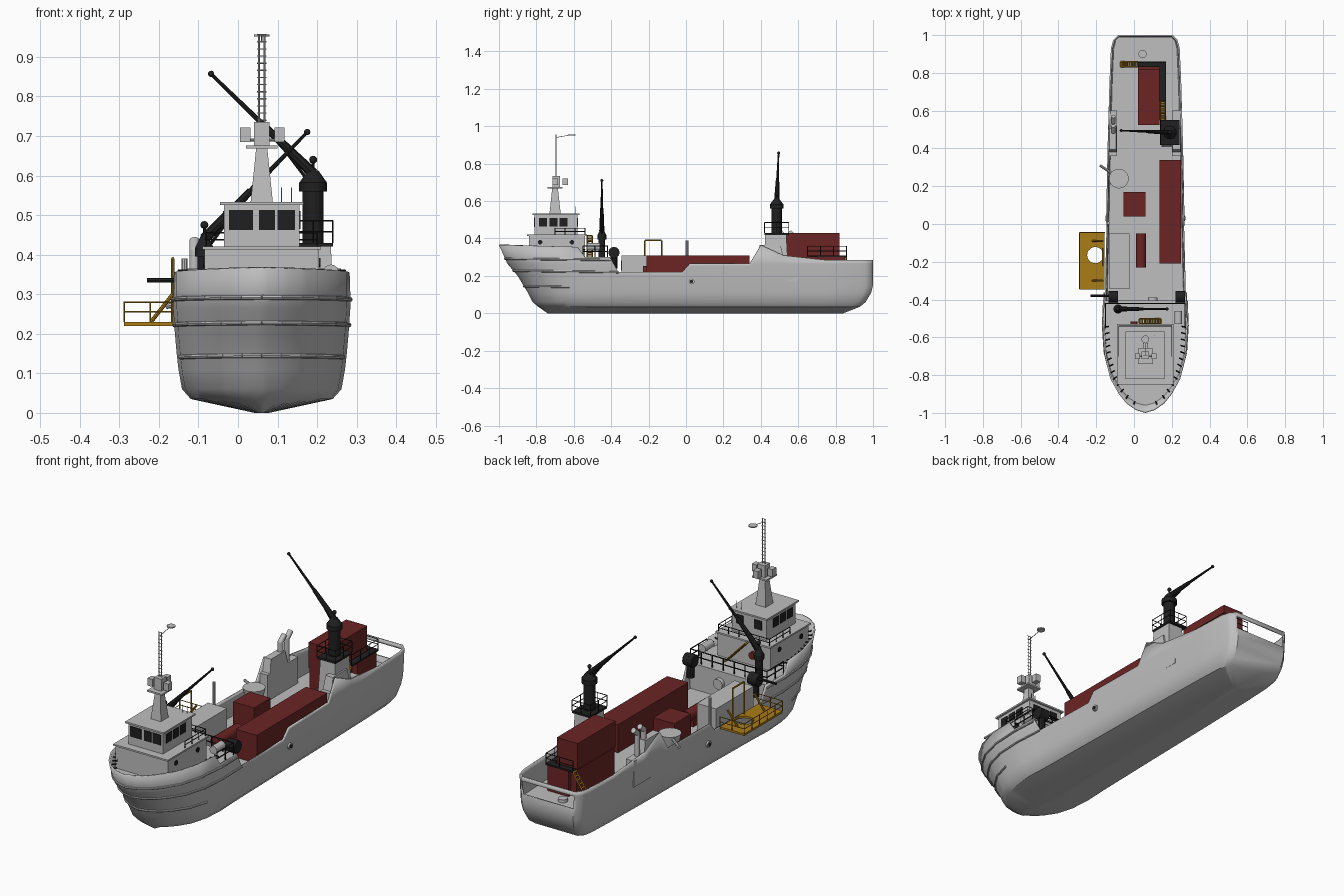
import bpy, bmesh, math
from mathutils import Vector, Matrix

cube = bpy.data.objects.get("Cube")
if cube:
    bpy.data.objects.remove(cube, do_unlink=True)


def material(name, *rgb):
    m = bpy.data.materials.new(name)
    m.use_nodes = True
    m.diffuse_color = (*rgb, 1)
    m.node_tree.nodes["Principled BSDF"].inputs["Base Color"].default_value = (*rgb, 1)
    return m


grey = material("ship grey", .52, .52, .52)
red = material("cargo red", .15, .018, .018)
gold = material("platform gold", .4, .2, .008)
black = material("equipment black", .014, .014, .015)
MID = .06  # centreline of the ship


# Shape helpers: each returns a function that adds one shape to a bmesh
def box(x0, x1, y0, y1, z0, z1, taper=1):
    def add(bm):
        vs = bmesh.ops.create_cube(bm, size=1)["verts"]
        for v in vs:
            k = taper if v.co.z > 0 else 1
            v.co = ((x0 + x1) / 2 + v.co.x * (x1 - x0) * k,
                    (y0 + y1) / 2 + v.co.y * (y1 - y0) * k,
                    z1 if v.co.z > 0 else z0)
    return add


def rod(a, b, r, r2=None, sides=8):
    a, b = Vector(a), Vector(b)
    turn = (b - a).to_track_quat("Z", "Y").to_matrix().to_4x4()
    return lambda bm: bmesh.ops.create_cone(
        bm, cap_ends=True, segments=sides, radius1=r, radius2=r if r2 is None else r2,
        depth=(b - a).length, matrix=Matrix.Translation((a + b) / 2) @ turn)


def ball(p, r):
    return lambda bm: bmesh.ops.create_uvsphere(
        bm, u_segments=12, v_segments=8, radius=r, matrix=Matrix.Translation(p))


def rail(points, height, r=.002):
    shapes = []
    for a, b in zip(points, points[1:]):
        a, b = Vector(a), Vector(b)
        for h in (height / 2, height):
            up = Vector((0, 0, h))
            shapes.append(rod(a + up, b + up, r, sides=5))
        n = max(1, round((b - a).length / .06))
        for i in range(n + 1):
            p = a.lerp(b, i / n)
            shapes.append(rod(p, p + Vector((0, 0, height)), r, sides=5))
    return shapes


def finish(name, mat, bm):
    mesh = bpy.data.meshes.new(name)
    bmesh.ops.recalc_face_normals(bm, faces=bm.faces)
    bm.to_mesh(mesh)
    bm.free()
    mesh.materials.append(mat)
    ob = bpy.data.objects.new(name, mesh)
    bpy.context.collection.objects.link(ob)
    bpy.ops.object.select_all(action="DESELECT")
    ob.select_set(True)
    bpy.context.view_layer.objects.active = ob
    bpy.ops.object.shade_smooth_by_angle(angle=math.radians(32))
    return ob


def part(name, mat, *shapes):
    bm = bmesh.new()
    for s in shapes:
        s(bm)
    return finish(name, mat, bm)


# Hull lines: deck-edge plan, sheer profile and waterline levels
PLAN = [(-1, 0), (-.985, .05), (-.95, .1), (-.9, .14), (-.82, .185), (-.7, .215), (-.55, .224),
        (-.4, .218), (0, .208), (.4, .2), (.75, .19), (.93, .182), (.975, .17), (1, .145)]
SHEER = [(-1, .365), (-.58, .355), (-.55, .3), (-.41, .3), (-.37, .22), (-.02, .22), (.02, .265),
         (.34, .265), (.4, .365), (.52, .31), (.75, .285), (1, .285)]
# height: (bow y, stern y, breadth factor)
LEVELS = {0: (-.74, .84, .08), .035: (-.79, .93, .8), .06: (-.82, .96, .9), .11: (-.845, .99, .94),
          .15: (-.87, 1, .96), .2: (-.9, 1, .98), .265: (-.955, 1, 1), .36: (-1, 1, 1)}


def lookup(table, t):
    for (a, p), (b, q) in zip(table, table[1:]):
        if t <= b:
            k = max(0, (t - a) / (b - a))
            return p + (q - p) * k
    return table[-1][1]


def hull_point(y, z, side, inset=0):
    bow, stern, k = (lookup([(h, v[i]) for h, v in LEVELS.items()], z) for i in range(3))
    w = max(0, lookup(PLAN, y) * k - inset)
    if y < -.3:
        y = -.3 + (y + .3) * (bow + .3) / -.7
    elif y > .6:
        y = .6 + (y - .6) * (stern - .6) / .4
    return Vector((MID + side * w, y, z))


stations = sorted({y for y, _ in PLAN + SHEER} | {-.995, -.97, -.93, -.86, -.76, .96, .99})
loop = [(y, 1) for y in stations] + [(y, -1) for y in reversed(stations[1:])]
stern_edge = len(stations) - 1

bm = bmesh.new()
rings = []
for level in LEVELS:
    ring = []
    for y, side in loop:
        top = lookup(SHEER, y)
        z = top if level == .36 else min(level, top - .012)
        p = hull_point(y, z, side)
        if level == 0:
            p.z = 0
        ring.append(bm.verts.new(p))
    rings.append(ring)
for k, (low, high) in enumerate(zip(rings, rings[1:])):
    for i in range(len(loop)):
        if i == stern_edge and k == len(rings) - 3:
            continue  # opening in the transom
        j = (i + 1) % len(loop)
        bm.faces.new((low[i], low[j], high[j], high[i]))
bm.faces.new(rings[0])
hull = finish("hull", grey, bm)
thick = hull.modifiers.new("plating", "SOLIDIFY")
thick.thickness = .009
thick.offset = -1


# Decks follow the hull outline
def deck(name, z, start, end):
    ys = [y for y in stations if start < y < end] + [end]
    bm = bmesh.new()
    pts = [hull_point(y, z, 1, .004) for y in ys] + [hull_point(y, z, -1, .004) for y in reversed(ys)]
    bm.faces.new([bm.verts.new(p) for p in pts])
    finish(name, grey, bm)


deck("main_deck", .17, -.6, .99)
deck("forecastle_deck", .3, -.99, -.41)
part("forecastle_bulkhead", grey, box(MID - .21, MID + .21, -.42, -.41, .16, .3),
     rod((.1, -.41, .24), (.1, -.39, .24), .025, sides=20))

# Rubbing strakes wrap the bow
for name, z, end in (("lower_strake", .14, -.6), ("middle_strake", .22, -.37), ("upper_strake", .285, -.41)):
    ys = [y for y in stations if y <= end]
    path = [hull_point(y, z + .012 * (end - y), s) for s, seq in ((1, ys[::-1]), (-1, ys[1:])) for y in seq]
    part(name, grey, *[rod(a, b, .006) for a, b in zip(path, path[1:])])

# Bulwark brackets around the bow
brackets = []
for i in range(13):
    y = -.97 + .035 * i
    for s in (1, -1):
        p = hull_point(y, .34, s, .008)
        q = p + (Vector((MID, y * .7 - .12, .34)) - p).normalized() * .025
        brackets.append(rod(p, q, .004, sides=4))
part("bulwark_brackets", black, *brackets)
part("hull_rings", grey, *[rod((MID + s * .195, .03, .17), (MID + s * .21, .03, .17), .015, sides=16) for s in (1, -1)])
part("hull_ports", black, *[rod((MID + s * .2, .03, .17), (MID + s * .212, .03, .17), .009, sides=16) for s in (1, -1)])

# Deckhouse and bridge
part("deckhouse", grey, box(-.085, .205, -.84, -.54, .3, .415), box(-.09, .21, -.85, -.53, .413, .421))
part("bridge", grey, box(-.035, .155, -.81, -.58, .42, .525), box(-.045, .165, -.82, -.57, .525, .533))
panes = [box(a, b, -.813, -.808, .462, .513) for a, b in ((-.023, .038), (.053, .093), (.1, .144))]
for x in (-.035, .155):
    panes += [box(x - .003, x + .003, a, a + .042, .465, .51) for a in (-.785, -.73, -.675)]
panes += [box(a, a + .04, -.582, -.577, .465, .51) for a in (-.01, .09)]
part("bridge_windows", black, *panes)
part("portholes", black, *[rod((x - .004, y, .38), (x + .004, y, .38), .012, sides=14)
                           for x in (-.085, .205) for y in (-.78, -.61)])
part("life_ring", red, rod((0, -.53, .36), (0, -.515, .36), .018, sides=16))
part("deckhouse_rail", black, *rail([(-.08, -.7, .42), (-.08, -.54, .42), (.2, -.54, .42), (.2, -.7, .42)], .035))
part("forecastle_rail", black, *rail([(-.15, -.55, .3), (-.15, -.42, .3), (.27, -.42, .3), (.27, -.55, .3)], .06, .003))
part("raft_canister", grey, rod((.235, -.53, .355), (.235, -.46, .355), .02, sides=14))

# Mast with lamps, ladder and aerial
part("mast_tower", grey, box(.032, .088, -.73, -.67, .533, .67, .5), box(.02, .1, -.74, -.66, .668, .676),
     box(.04, .08, -.715, -.675, .676, .735))
part("mast_lamps", grey, *[box(x - .013, x + .013, y - .015, y + .015, .685, .722)
                           for x, y in ((.018, -.7), (.105, -.7), (.06, -.645))],
     rod((.018, -.7, .69), (.105, -.7, .69), .004))
part("mast_pole", grey, *[rod((x, -.695, .73), (x, -.695, .955), .002) for x in (.053, .067)],
     *[rod((.048, -.695, .74 + .018 * i), (.072, -.695, .74 + .018 * i), .0015) for i in range(13)])
part("aerial", grey, rod((.06, -.695, .94), (.06, -.61, .955), .0015),
     rod((.06, -.61, .952), (.06, -.61, .957), .02, sides=18))
part("whip_aerials", grey, *[rod((x, -.59, .53), (x, -.59, .57), .0015) for x in (.11, .135)])


# Deck cranes
def crane(name, x, y, foot, top, r, tip):
    head, end = Vector((x, y, top)), Vector(tip)
    part(name + "_column", black, rod((x, y, foot), (x, y, top - .03), r, sides=14),
         rod((x, y, top - .045), (x, y, top - .022), r * 1.35, sides=14),
         rod((x, y, top - .022), (x, y, top + .008), r * 1.3, r * .5, sides=14),
         ball((x, y, top + .035), .01), rod(head, (x, y, top + .035), .004))
    middle = head.lerp(end, .45)
    part(name + "_boom", black, rod(head, middle, .014, .009), rod(middle, end, .007, .004), ball(end, .008),
         rod((x, y, top - .035), head.lerp(end, .4), .004))


crane("fore_crane", -.085, -.45, .3, .44, .018, (.175, -.45, .71))
crane("aft_crane", .19, .485, .42, .605, .027, (-.068, .495, .857))
part("aft_crane_pedestal", grey, box(.145, .245, .41, .55, .17, .42, .8))
part("aft_crane_platform", black, box(.14, .24, .42, .55, .42, .43),
     *rail([(.14, .42, .43), (.24, .42, .43), (.24, .55, .43), (.14, .55, .43), (.14, .42, .43)], .055))
part("winches", black, *[rod((x, -.385, .24), (x, -.385, .35), .018, sides=10) for x in (-.11, .245)],
     *[rod((x - .025, -.385, .325), (x + .025, -.385, .325), .03, sides=12) for x in (-.11, .245)])
part("side_boom", black, rod((-.23, -.38, .335), (-.12, -.38, .335), .006))

# Engine casings and exhausts
for name, x0, x1 in (("right_casing", -.135, -.09), ("left_casing", .2, .25)):
    part(name, grey, box(x0, x1, .36, .6, .17, .3), box(x0, x1, .38, .52, .3, .365, .8))
part("exhausts", grey, *[s for y in (.49, .54) for s in (
    rod((-.11, y, .29), (-.11, y, .41), .013, sides=12), ball((-.11, y, .41), .013),
    rod((-.11, y, .41), (-.11, y + .03, .435), .013, sides=12))])

# Cargo
part("long_container", red, box(.135, .25, -.21, .34, .17, .31))
part("small_container", red, box(-.055, .06, .04, .17, .17, .3))
part("stern_containers", red, box(.02, .135, .53, .83, .17, .3), box(.02, .135, .525, .82, .302, .43),
     box(.05, .165, .7, .85, .17, .3))
part("cargo_tank", red, rod((.037, -.23, .225), (.037, -.05, .225), .028, sides=18), box(.015, .06, -.2, -.08, .17, .2))
part("equipment_box", grey, box(-.13, -.025, -.345, -.05, .17, .31))
part("hopper", grey, rod((-.08, .24, .17), (-.08, .24, .29), .028, .052, sides=20),
     rod((-.09, .25, .28), (-.18, .31, .27), .007))
part("vent_post", grey, rod((-.135, .005, .17), (-.135, .005, .39), .008, sides=10))
part("stern_hatch", grey, rod((.045, .9, .17), (.045, .9, .185), .022, sides=18))

# Stern walkway and stairs
part("stern_walkway", black, box(.136, .17, .65, .86, .3, .308), box(.02, .17, .83, .86, .3, .308),
     *rail([(.168, .65, .308), (.168, .858, .308), (.02, .858, .308)], .05))


def stairs(name, a, b, across, steps=8):
    a, b, w = Vector(a), Vector(b), Vector(across)
    shapes = [rod(a + w * s, b + w * s, .004, sides=4) for s in (1, -1)]
    for i in range(steps + 1):
        p = a.lerp(b, i / steps)
        shapes.append(rod(p - w, p + w, .005, sides=4))
    part(name, gold, *shapes)


stairs("stern_stairs", (-.07, .845, .17), (.02, .845, .3), (0, .013, 0))
stairs("side_stairs", (.153, .55, .17), (.153, .65, .3), (.013, 0, 0))
stairs("deckhouse_stairs", (.14, -.515, .3), (.03, -.515, .415), (0, .013, 0))

# Overhanging gold platform with a round opening
cx, cy, x0, x1, y0, y1 = -.205, -.165, -.288, -.155, -.345, -.045
angles = [math.tau * i / 28 for i in range(28)]
angles += [math.atan2(y - cy, x - cx) % math.tau for x in (x0, x1) for y in (y0, y1)]
bm = bmesh.new()
pairs = []
for a in sorted(angles):
    c, s = math.cos(a), math.sin(a)
    reach = min(((x1 if c > 0 else x0) - cx) / c if abs(c) > 1e-6 else 9,
                ((y1 if s > 0 else y0) - cy) / s if abs(s) > 1e-6 else 9)
    pairs.append([bm.verts.new((cx + c * r, cy + s * r, .22)) for r in (.043, reach)])
for (a, b), (c, d) in zip(pairs, pairs[1:] + pairs[:1]):
    bm.faces.new((a, b, d, c))
solid = bmesh.ops.extrude_face_region(bm, geom=bm.faces[:])["geom"]
bmesh.ops.translate(bm, vec=(0, 0, .01), verts=[v for v in solid if isinstance(v, bmesh.types.BMVert)])
finish("gold_platform", gold, bm)
part("gold_platform_rail", gold, *rail([(x1, y0, .23), (x0, y0, .23), (x0, y1, .23), (x1, y1, .23)], .05))
part("gold_frame", gold, *[rod((-.165, y, .23), (-.165, y, .39), .004) for y in (-.22, -.13)],
     rod((-.165, -.22, .39), (-.165, -.13, .39), .004),
     *[rod((-.22, y, .23), (-.165, y, .3), .005) for y in (-.3, -.09)])
